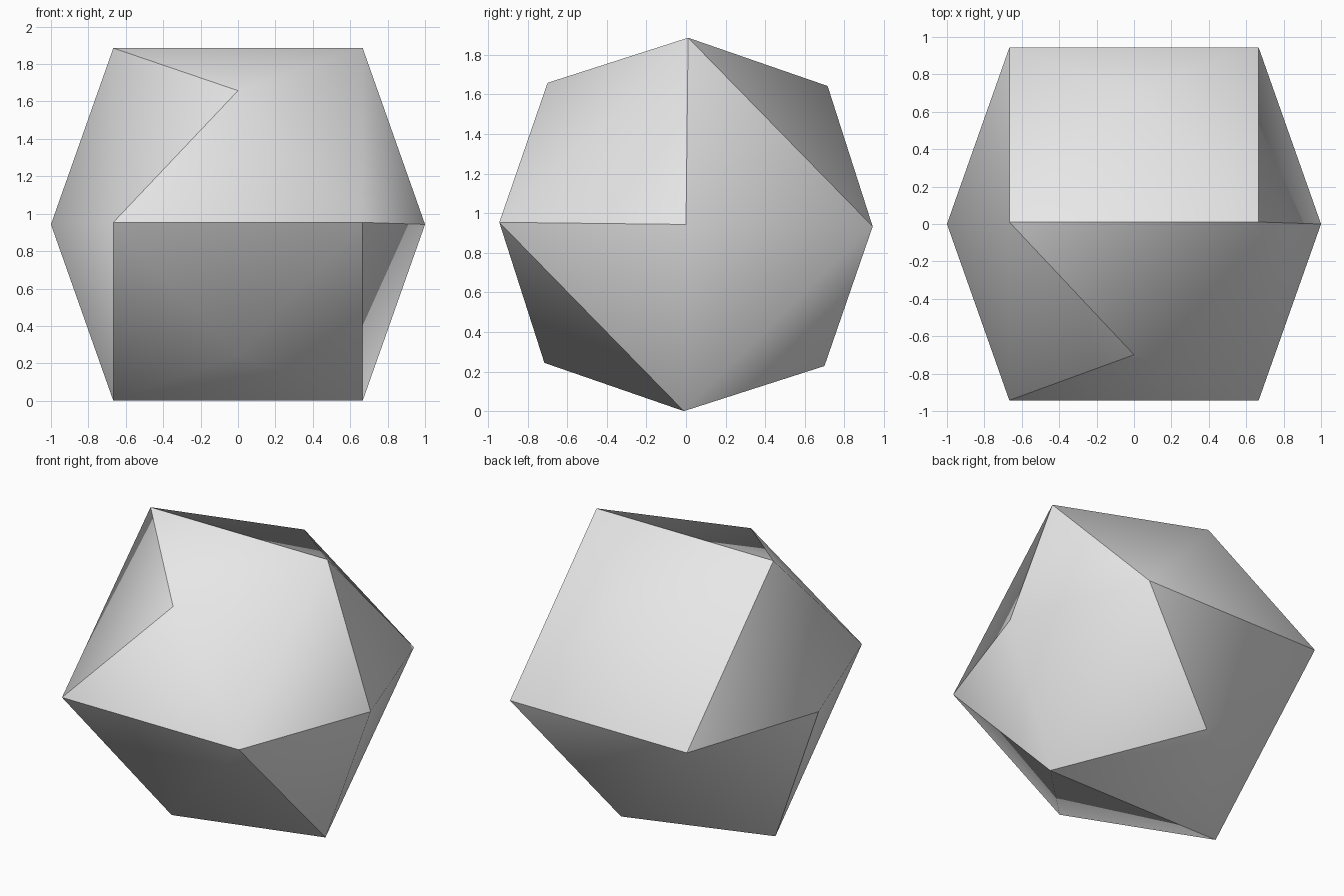
import bpy
import bmesh
from math import radians
from mathutils import Matrix

default = bpy.data.objects.get("Cube")
if default:
    bpy.data.objects.remove(default, do_unlink=True)

HALF = 2 / 3                 # half side of the core cube
RADIUS = HALF * 2 ** 0.5     # height of the edge-standing cube's centre


def make_material(name, colour):
    mat = bpy.data.materials.new(name)
    mat.use_nodes = True
    mat.diffuse_color = colour
    mat.node_tree.nodes["Principled BSDF"].inputs["Base Color"].default_value = colour
    return mat


def octant(vert):
    """Sign of each coordinate, zero when close to an axis plane."""
    return tuple(0 if abs(c) < 0.1 else (1 if c > 0 else -1) for c in vert.co)


# Cube with a low pyramid raised on every side, standing on one edge
bm = bmesh.new()
bmesh.ops.create_cube(bm, size=2 * HALF)
bmesh.ops.poke(bm, faces=bm.faces[:], offset=1 - HALF)
bmesh.ops.rotate(bm, verts=bm.verts, matrix=Matrix.Rotation(radians(45), 3, "X"))

# Creases on one half; the other half mirrors them through the centre
top_l, top_r = (1, 0, 1), (-1, 0, 1)
front_l, front_r = (1, -1, 0), (-1, -1, 0)
back_l, bottom_l = (1, 1, 0), (1, 0, -1)
tip, front_peak = (1, 0, 0), (0, -1, 1)
creases = [
    (top_l, tip), (front_l, tip), (top_l, back_l), (front_l, bottom_l),
    (top_l, top_r), (front_l, front_r), (top_r, front_peak), (front_r, front_peak),
]
sharp = set()
for pair in creases:
    sharp.add(frozenset(pair))
    sharp.add(frozenset(tuple(-c for c in p) for p in pair))

for face in bm.faces:
    face.smooth = True
for edge in bm.edges:
    edge.smooth = frozenset(octant(v) for v in edge.verts) not in sharp

# Slight tilt, then lift onto the ground
bmesh.ops.rotate(bm, verts=bm.verts, matrix=Matrix.Rotation(radians(-0.65), 3, "X"))
bmesh.ops.translate(bm, verts=bm.verts, vec=(0, 0, RADIUS))
bmesh.ops.recalc_face_normals(bm, faces=bm.faces)

mesh = bpy.data.meshes.new("faceted_stone")
bm.to_mesh(mesh)
bm.free()
mesh.materials.append(make_material("light_grey", (0.8, 0.8, 0.8, 1)))
stone = bpy.data.objects.new("faceted_stone", mesh)
bpy.context.collection.objects.link(stone)
